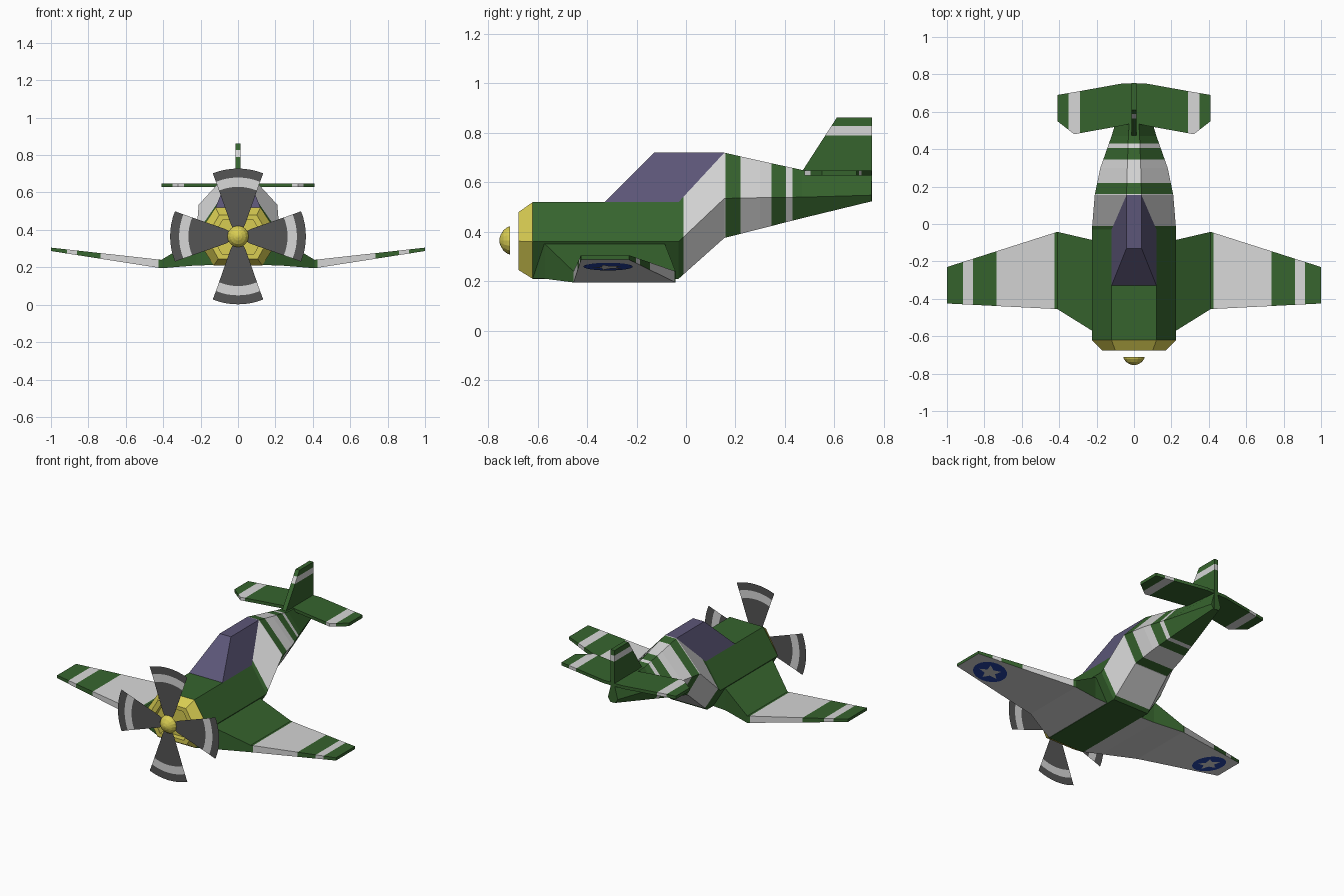
import bpy, bmesh, math
from mathutils import Vector

if "Cube" in bpy.data.objects:
    bpy.data.objects.remove(bpy.data.objects["Cube"])


def mat(name, r, g, b):
    m = bpy.data.materials.new(name)
    m.diffuse_color = (r, g, b, 1)
    m.use_nodes = True
    m.node_tree.nodes["Principled BSDF"].inputs["Base Color"].default_value = m.diffuse_color
    return m


MATS = [mat("dark green", .037, .127, .027), mat("white", .68, .68, .68),
        mat("yellow", .69, .61, .085), mat("canopy violet", .107, .093, .188),
        mat("blade grey", .09, .09, .09), mat("roundel blue", .02, .06, .4)]
GREEN, WHITE, YELLOW, GLASS, GREY, BLUE = range(6)


def finish(name, bm, rule, cuts=(), axis=0, recalc=True):
    """Cut the mesh at stripe borders, colour faces by rule, make the object."""
    for c in cuts:
        co, no = Vector((0, 0, 0)), Vector((0, 0, 0))
        co[axis], no[axis] = c, 1
        bmesh.ops.bisect_plane(bm, geom=bm.verts[:] + bm.edges[:] + bm.faces[:],
                               dist=1e-5, plane_co=co, plane_no=no)
    if recalc:
        bmesh.ops.recalc_face_normals(bm, faces=bm.faces)
    bm.normal_update()
    for f in bm.faces:
        f.material_index = rule(f.calc_center_median(), f.normal) if callable(rule) else rule
    me = bpy.data.meshes.new(name)
    bm.to_mesh(me)
    bm.free()
    for m in MATS:
        me.materials.append(m)
    ob = bpy.data.objects.new(name, me)
    bpy.context.collection.objects.link(ob)
    return ob


def loft(rings, cap_start=True, cap_end=True):
    bm = bmesh.new()
    rows = [[bm.verts.new(p) for p in r] for r in rings]
    n = len(rows[0])
    for a, b in zip(rows, rows[1:]):
        for i in range(n):
            j = (i + 1) % n
            bm.faces.new((a[i], a[j], b[j], b[i]))
    if cap_start:
        bm.faces.new(rows[0])
    if cap_end:
        bm.faces.new(rows[-1])
    return bm


def hexagon(y, zb, zm, zt, wb, wm, wt):
    return [(-wb, y, zb), (wb, y, zb), (wm, y, zm), (wt, y, zt), (-wt, y, zt), (-wm, y, zm)]


def striped(v, bands):
    return WHITE if any(a < v < b for a, b in bands) else GREEN


# Fuselage: six-sided loft with white bands behind the cockpit
body = [(-.62, .21, .36, .52, .13, .225, .12),
        (-.03, .21, .36, .52, .13, .225, .12),
        (.155, .375, .535, .72, .12, .21, .04),
        (.30, .412, .538, .687, .105, .18, .036),
        (.47, .455, .54, .65, .075, .12, .03),
        (.75, .523, .548, .63, .02, .035, .014)]
body_bands = [(-.01, .16), (.22, .345), (.405, .43)]
finish("fuselage", loft([hexagon(*s) for s in body]),
       lambda c, n: striped(c.y, body_bands), [v for b in body_bands for v in b], 1)

# Engine cowl: tapered ring with a shallow recess
cowl = [(-.62, .21, .36, .52, .13, .225, .12),
        (-.677, .245, .362, .48, .105, .17, .1),
        (-.677, .27, .363, .455, .085, .135, .08),
        (-.64, .27, .363, .455, .085, .135, .08)]
finish("engine_cowl", loft([hexagon(*s) for s in cowl], False), YELLOW)

# Canopy: raked windshield, flat roof, sides meeting the rear deck
bm = bmesh.new()
side = [(-.33, .52, .12), (-.03, .52, .12), (.155, .72, .04), (-.13, .72, .04)]
left = [bm.verts.new((-w, y, z)) for y, z, w in side]
right = [bm.verts.new((w, y, z)) for y, z, w in side]
bm.faces.new(left)
bm.faces.new(right)
for i in range(4):
    j = (i + 1) % 4
    bm.faces.new((left[i], left[j], right[j], right[i]))
finish("canopy", bm, GLASS)

# Wings: gull-shaped, sections are x, front y, rear y, bottom z, top z
wing = [(.13, -.62, -.09, .212, .37), (.225, -.57, -.085, .21, .35),
        (.41, -.455, -.042, .195, .24), (1.0, -.425, -.23, .287, .305)]
wing_bands = [(.425, .735), (.86, .915)]


def wing_rule(c, n):
    if n.z < -.6:
        return WHITE
    return striped(abs(c.x), wing_bands)


# Tailplane sections: x, front y, rear y
tail = [(0, .54, .75), (.07, .525, .75), (.32, .48, .705), (.41, .55, .69)]

for s, label in ((-1, "left"), (1, "right")):
    rings = [[(s * x, a, zb), (s * x, b, zb), (s * x, b, zt), (s * x, a, zt)]
             for x, a, b, zb, zt in wing]
    finish("wing_" + label, loft(rings), wing_rule,
           [s * v for b in wing_bands for v in b])

    rings = [[(s * x, a, .628), (s * x, b, .628), (s * x, b, .648), (s * x, a, .648)]
             for x, a, b in tail]
    finish("tailplane_" + label, loft(rings),
           lambda c, n: striped(abs(c.x), [(.29, .35)]), [s * .29, s * .35])

    # Underwing roundel: blue disc plate with a pale star plate
    for name, count, radii, drop, colour in (("disc", 24, (.1, .1), .003, BLUE),
                                             ("star", 10, (.07, .032), .006, WHITE)):
        bm = bmesh.new()
        pts = []
        for i in range(count):
            a = 2 * math.pi * i / count - math.pi / 2
            r = radii[i % 2]
            x, y = .84 + r * math.cos(a), -.315 + r * math.sin(a)
            pts.append(bm.verts.new((s * x, y, .195 + (x - .41) * .156 - drop)))
        f = bm.faces.new(pts)
        f.normal_update()
        if f.normal.z > 0:
            f.normal_flip()
        finish("roundel_%s_%s" % (name, label), bm, colour, recalc=False)

# Tail fin: swept plate with one white band
outline = [(.47, .645), (.61, .862), (.753, .862), (.753, .522), (.70, .55)]
finish("tail_fin", loft([[(x, y, z) for y, z in outline] for x in (-.014, .014)]),
       lambda c, n: striped(c.z, [(.79, .828)]), (.79, .828), 2)

# Propeller: four flared flat blades with a pale ring
HUB, PY = .365, -.712
bm = bmesh.new()
radii = [(.03, 34), (.08, 30), (.265, 22.5), (.315, 22), (.363, 21.8)]
for k in range(4):
    rows = []
    for r, spread in radii:
        row = []
        for i in range(9):
            a = k * math.pi / 2 + math.radians(spread) * (i / 4 - 1)
            row.append(bm.verts.new((r * math.sin(a), PY, HUB + r * math.cos(a))))
        rows.append(row)
    for a, b in zip(rows, rows[1:]):
        for i in range(8):
            bm.faces.new((a[i], a[i + 1], b[i + 1], b[i]))
bm.normal_update()
for f in bm.faces:
    if f.normal.y > 0:
        f.normal_flip()
finish("propeller_blades", bm,
       lambda c, n: WHITE if .258 < math.hypot(c.x, c.z - HUB) < .314 else GREY, recalc=False)

# Spinner: rounded nose dome
dome = [(PY, .057), (-.722, .054), (-.738, .042), (-.75, .022), (-.755, .006)]
rings = [[(r * math.cos(2 * math.pi * i / 16), y, HUB + r * math.sin(2 * math.pi * i / 16))
          for i in range(16)] for y, r in dome]
finish("spinner", loft(rings), YELLOW)
